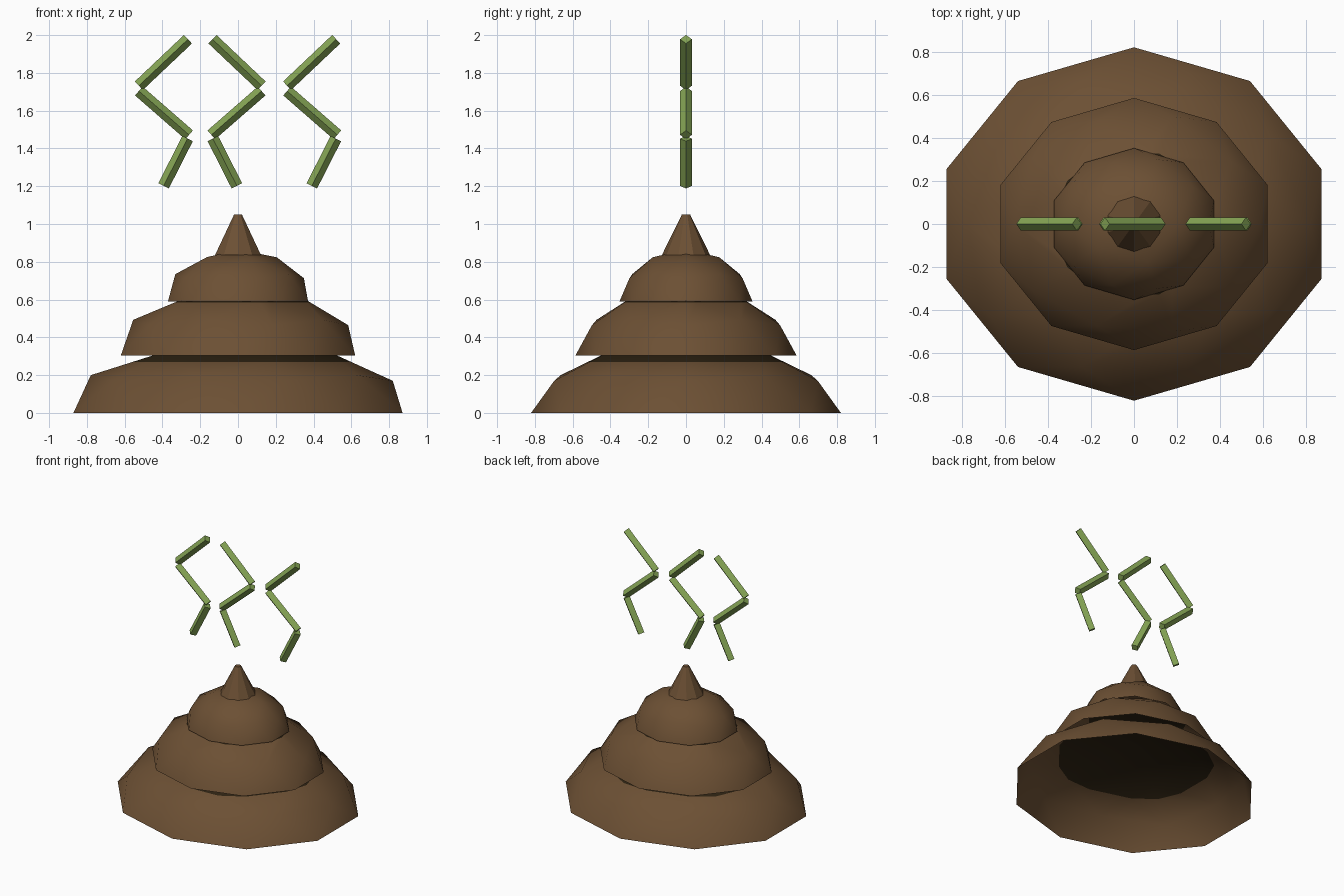
import bpy, bmesh
from mathutils import Matrix, Vector

if "Cube" in bpy.data.objects:
    bpy.data.objects.remove(bpy.data.objects["Cube"])


def material(name, rgb):
    m = bpy.data.materials.new(name)
    m.diffuse_color = (*rgb, 1)
    m.use_nodes = True
    m.node_tree.nodes["Principled BSDF"].inputs["Base Color"].default_value = m.diffuse_color
    return m


BROWN = material("brown", (0.150, 0.080, 0.034))
DARK = material("dark_brown", (0.026, 0.016, 0.006))
GREEN = material("green", (0.235, 0.375, 0.090))


def finish(bm, name, mats):
    me = bpy.data.meshes.new(name)
    bm.to_mesh(me)
    bm.free()
    for m in mats:
        me.materials.append(m)
    ob = bpy.data.objects.new(name, me)
    bpy.context.collection.objects.link(ob)
    return ob


def tier(name, rx, ry, z0, height, dark_z):
    """Open squashed half icosphere, dark where the next tier covers it."""
    bm = bmesh.new()
    bmesh.ops.create_icosphere(bm, subdivisions=2, radius=1)
    low = [v for v in bm.verts if v.co.z < -0.01]
    bmesh.ops.delete(bm, geom=low, context='VERTS')
    for v in bm.verts:
        v.co = Vector((v.co.x * rx, v.co.y * ry, z0 + max(v.co.z, 0) * height))
    if dark_z:
        bmesh.ops.bisect_plane(bm, geom=bm.verts[:] + bm.edges[:] + bm.faces[:],
                               plane_co=(0, 0, dark_z), plane_no=(0, 0, 1))
    for f in bm.faces:
        f.smooth = True
        if dark_z and f.calc_center_median().z > dark_z:
            f.material_index = 1
    return finish(bm, name, [BROWN, DARK])


# Stacked tiers
tier("bottom_tier", 0.916, 0.82, 0.0, 0.38, 0.27)
tier("middle_tier", 0.652, 0.585, 0.305, 0.357, 0.585)
tier("upper_tier", 0.39, 0.352, 0.59, 0.275, None)

# Flat-faced ten-sided tip, with a corner on the y axis
bm = bmesh.new()
bmesh.ops.create_cone(bm, cap_ends=True, segments=10, radius1=0.128, radius2=0.022,
                      depth=0.215,
                      matrix=Matrix.Translation((0, 0, 0.9425)))
finish(bm, "tip", [BROWN])

# Zigzag odour lines: separate diamond-section bars
BARS = [((-0.265, 1.978), (-0.525, 1.732)),
        ((-0.525, 1.704), (-0.259, 1.472)),
        ((-0.267, 1.452), (-0.394, 1.202))]


def odour_line(name, place):
    bm = bmesh.new()
    for a, b in BARS:
        a = Vector((place(a[0]), 0, a[1]))
        b = Vector((place(b[0]), 0, b[1]))
        d = (b - a).normalized()
        y = Vector((0, 1, 0))
        rot = Matrix((y.cross(d), y, d)).transposed().to_4x4()
        bmesh.ops.create_cone(bm, cap_ends=True, segments=4, radius1=0.031, radius2=0.031,
                              depth=(b - a).length,
                              matrix=Matrix.Translation((a + b) / 2) @ rot)
    finish(bm, name, [GREEN])


odour_line("odour_line_left", lambda x: x)
odour_line("odour_line_middle", lambda x: -0.40 - x)
odour_line("odour_line_right", lambda x: x + 0.785)
